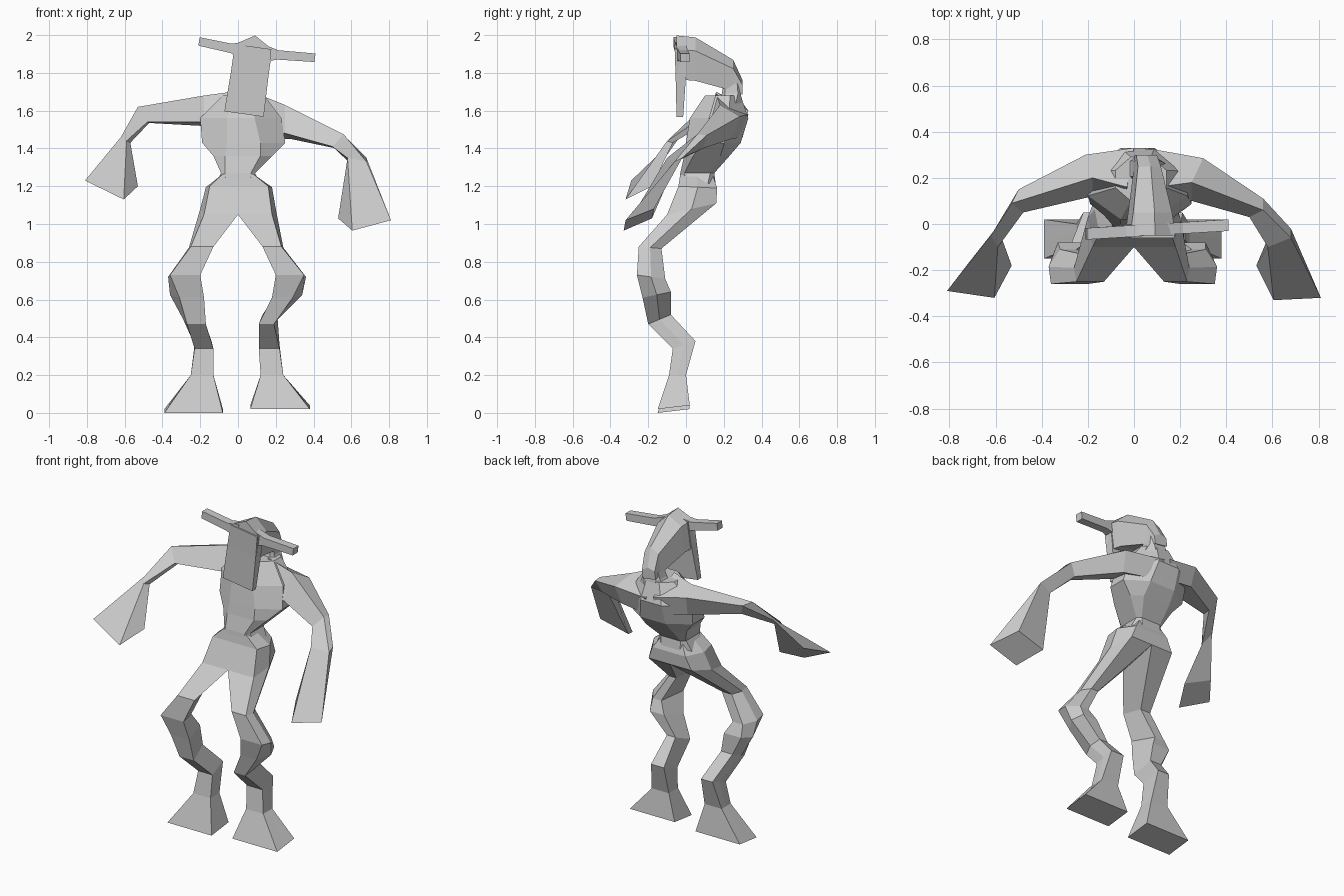
import bpy
import bmesh
from mathutils import Vector

default_cube = bpy.data.objects.get("Cube")
if default_cube:
    bpy.data.objects.remove(default_cube, do_unlink=True)

# One plain grey for the whole figure
grey = bpy.data.materials.new("plain grey")
grey.use_nodes = True
colour = (0.6, 0.6, 0.6, 1)
grey.diffuse_color = colour
for node in grey.node_tree.nodes:
    if node.type == "BSDF_PRINCIPLED":
        node.inputs["Base Color"].default_value = colour


def loft(name, rings):
    """Skin a list of equal-sized point rings, cap both ends, shade flat."""
    bm = bmesh.new()
    loops = [[bm.verts.new(Vector(point)) for point in ring] for ring in rings]
    count = len(loops[0])
    for lower, upper in zip(loops, loops[1:]):
        for i in range(count):
            j = (i + 1) % count
            bm.faces.new((lower[i], lower[j], upper[j], upper[i]))
    bm.faces.new(loops[0])
    bm.faces.new(loops[-1])
    bmesh.ops.recalc_face_normals(bm, faces=bm.faces)
    mesh = bpy.data.meshes.new(name)
    bm.to_mesh(mesh)
    bm.free()
    mesh.materials.append(grey)
    obj = bpy.data.objects.new(name, mesh)
    bpy.context.collection.objects.link(obj)
    return obj


def chamfered_ring(left, right, front, back, height, cut):
    """Horizontal eight-sided ring inside a rectangle."""
    dx = (right - left) * cut
    dy = (back - front) * cut
    return [
        (left + dx, front, height), (right - dx, front, height),
        (right, front + dy, height), (right, back - dy, height),
        (right - dx, back, height), (left + dx, back, height),
        (left, back - dy, height), (left, front + dy, height),
    ]


# Torso, from crotch to shoulders: left, right, front, back, height, chamfer
torso_sections = [
    (-.06, .06, -.05, .06, 1.09, .3),
    (-.13, .13, -.04, .16, 1.19, .25),
    (-.09, .09, -.03, .15, 1.27, .12),
    (-.13, .18, -.01, .23, 1.36, .2),
    (-.19, .25, .00, .29, 1.43, .3),
    (-.20, .23, .02, .33, 1.56, .33),
    (-.08, .14, .10, .29, 1.68, .3),
]
loft("torso", [chamfered_ring(*section) for section in torso_sections])

# Neck
neck_sections = [
    (-.05, .14, .17, .30, 1.63, .3),
    (-.01, .11, .19, .29, 1.69, .15),
    (.02, .10, .20, .28, 1.78, .15),
]
loft("neck", [chamfered_ring(*section) for section in neck_sections])

# Side profile of a leg: front y, back y, front z, back z, front inset, back inset
leg_profile = [
    (-.03, .14, 1.265, 1.265, 0, .01),
    (-.04, .165, 1.20, 1.19, .02, .06),
    (-.10, .16, 1.05, 1.11, .02, .05),
    (-.25, -.13, .88, .87, .01, .03),
    (-.26, -.11, .73, .71, .01, .05),
    (-.23, -.08, .61, .64, .05, .03),
    (-.20, -.08, .47, .52, .02, .02),
    (-.07, .05, .34, .38, 0, .01),
    (-.09, .00, .20, .20, 0, 0),
    (-.15, .02, .00, .02, 0, 0),
]
# Distance of the inner and outer edge of each leg section from the middle
leg_widths = {
    "right_leg": [(0, .08), (0, .17), (0, .20), (.13, .26), (.20, .37),
                  (.18, .36), (.17, .29), (.13, .23), (.13, .25), (.08, .39)],
    "left_leg": [(0, .08), (0, .18), (0, .20), (.13, .24), (.20, .36),
                 (.18, .34), (.11, .21), (.11, .22), (.12, .24), (.065, .38)],
}
for name, widths in leg_widths.items():
    side = -1 if name == "right_leg" else 1
    rings = []
    for (inner, outer), (front, back, zf, zb, cut_f, cut_b) in zip(widths, leg_profile):
        inner_back = inner + cut_b if inner else 0
        ring = [(inner, front, zf), (outer - cut_f, front, zf),
                (outer, (front + back) / 2, (zf + zb) / 2),
                (outer - cut_b, back, zb), (inner_back, back, zb)]
        rings.append([(side * x, y, z) for x, y, z in ring])
    # The left foot is planted slightly higher
    if side == 1:
        rings[-1] = [(x, y, z + .02) for x, y, z in rings[-1]]
    loft(name, rings)

# Arms, from spine to open hand: top front, low front, low back, top back
right_arm = [
    [(-.03, .16, 1.70), (-.03, .10, 1.55), (0, .30, 1.48), (0, .33, 1.60)],
    [(-.18, .20, 1.68), (-.18, .12, 1.54), (-.20, .27, 1.52), (-.21, .30, 1.64)],
    [(-.53, .09, 1.62), (-.48, .05, 1.54), (-.47, .11, 1.535), (-.50, .15, 1.61)],
    [(-.62, -.05, 1.46), (-.59, -.10, 1.44), (-.57, -.07, 1.43), (-.60, -.02, 1.48)],
    [(-.81, -.29, 1.23), (-.605, -.32, 1.13), (-.53, -.18, 1.20), (-.71, -.16, 1.28)],
]
left_arm = [
    [(.10, .16, 1.69), (.10, .10, 1.53), (.05, .30, 1.46), (.05, .33, 1.58)],
    [(.25, .18, 1.63), (.25, .10, 1.48), (.28, .24, 1.45), (.30, .285, 1.57)],
    [(.56, .06, 1.475), (.50, .03, 1.41), (.52, .09, 1.40), (.56, .11, 1.47)],
    [(.68, -.06, 1.33), (.58, -.10, 1.35), (.585, -.05, 1.33), (.68, -.02, 1.35)],
    [(.81, -.32, 1.02), (.605, -.33, .965), (.53, -.18, 1.03), (.72, -.17, 1.08)],
]
loft("right_arm", right_arm)
loft("left_arm", left_arm)

# The head parts are built upright, then rolled together to one side
head_pivot = Vector((.06, 0, 1.78))
head_roll = .14


def place_on_head(obj):
    obj.location = head_pivot
    obj.rotation_euler.y = head_roll


# Skull wedge: y, half width, low z, side z, peak z
skull_sections = [
    (-.05, .10, .00, .16, .22),
    (.05, .085, -.01, .15, .21),
    (.25, .05, -.07, .05, .09),
    (.30, .045, -.09, -.04, -.02),
]
skull_rings = []
for y, half, low, side, peak in skull_sections:
    skull_rings.append([(-half, y, low), (half, y, low), (half, y, side),
                        (0, y, peak), (-half, y, side)])
place_on_head(loft("skull", skull_rings))


# Long flat face plate
def face_ring(half, front, back, z):
    return [(-half, front, z), (half, front, z), (half, back, z), (-half, back, z)]


place_on_head(loft("face_plate", [
    face_ring(.105, -.05, -.015, -.20),
    face_ring(.10, -.055, .00, .02),
    face_ring(.095, -.06, .00, .16),
]))

# Horns: side and overall reach, then share of reach, low z, high z
horn_sections = [(.15, .08, .18), (.4, .11, .16), (1, .125, .17)]
for name, reach in (("right_horn", -.29), ("left_horn", .33)):
    rings = []
    for share, low, high in horn_sections:
        x = reach * share
        shift = .06 * x
        rings.append([(x, shift - .05, low), (x, shift, low),
                      (x, shift, high), (x, shift - .05, high)])
    place_on_head(loft(name, rings))
